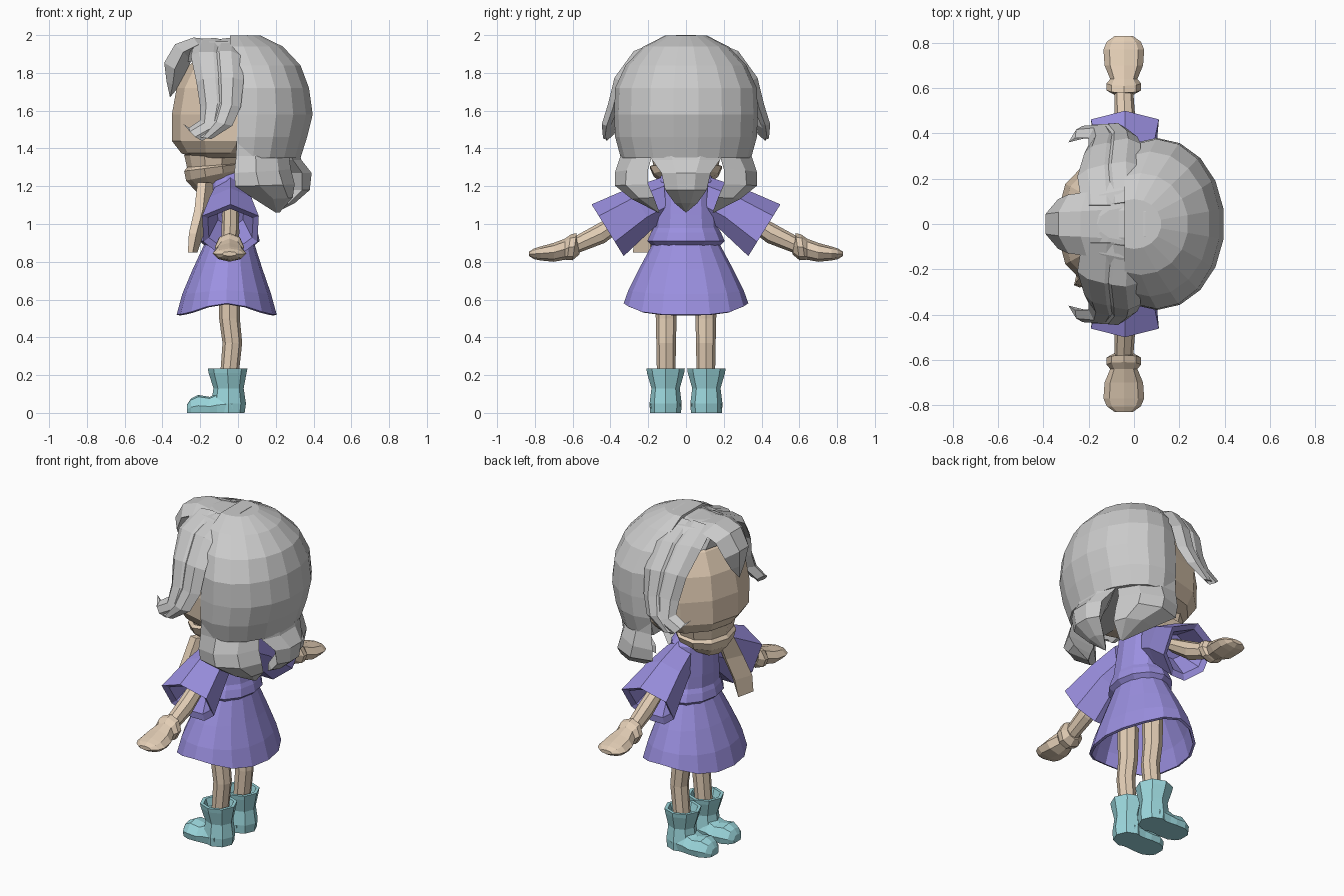
import bpy
import bmesh
from math import sin, cos, pi, radians
from mathutils import Vector


def material(name, rgb):
    m = bpy.data.materials.new(name)
    m.diffuse_color = (*rgb, 1)
    return m


SKIN = material("tan", (0.76, 0.61, 0.46))
CLOTH = material("violet", (0.33, 0.28, 0.75))
BOOT = material("teal", (0.33, 0.68, 0.72))


def loft(name, rings, mat=None, caps=(True, True), mirror=False, thick=0):
    """Skin a list of equally sized rings with flat quads."""
    n = len(rings[0])
    verts = [tuple(p) for r in rings for p in r]
    faces = [(k * n + i, k * n + (i + 1) % n, (k + 1) * n + (i + 1) % n, (k + 1) * n + i)
             for k in range(len(rings) - 1) for i in range(n)]
    if caps[0]:
        faces.append(tuple(reversed(range(n))))
    if caps[1]:
        faces.append(tuple(range(len(verts) - n, len(verts))))
    me = bpy.data.meshes.new(name)
    me.from_pydata(verts, [], faces)
    bm = bmesh.new()
    bm.from_mesh(me)
    bmesh.ops.remove_doubles(bm, verts=bm.verts, dist=0.0005)
    bmesh.ops.recalc_face_normals(bm, faces=bm.faces)
    bm.to_mesh(me)
    bm.free()
    ob = bpy.data.objects.new(name, me)
    bpy.context.collection.objects.link(ob)
    if mat:
        me.materials.append(mat)
    if thick:
        s = ob.modifiers.new("thickness", 'SOLIDIFY')
        s.thickness = thick
    if mirror:
        s = ob.modifiers.new("mirror", 'MIRROR')
        s.use_axis = (False, True, False)
        s.use_mirror_merge = False
    return ob


def oval(z, cx, rx, ry, n=12, cy=0, lift=0, tilt=0):
    """Horizontal ring; lift raises its sides, tilt raises its back."""
    pts = []
    for i in range(n):
        c, s = cos(2 * pi * i / n), sin(2 * pi * i / n)
        pts.append((cx + rx * c, cy + ry * s, z + lift * s ** 4 + tilt * c))
    return pts


def across(y, z, x, rx, rz, n=8, tilt=0):
    """Upright ring facing along y, leaning by tilt."""
    return [(x + rx * cos(2 * pi * i / n), y + tilt * rz * sin(2 * pi * i / n),
             z + rz * sin(2 * pi * i / n)) for i in range(n)]


def lock(name, stations, mirror=False, inner=.8):
    """Hair lock: each station is left edge, right edge and bulge."""
    rings = []
    for a, b, t in stations:
        a, b = Vector(a), Vector(b)
        mid = (a + b) / 2
        out = mid - Vector((0.03, 0, 1.6))
        out.z = max(out.z, 0)
        out.normalize()
        rings.append([a, a.lerp(b, .3) + out * t, a.lerp(b, .7) + out * t, b, mid - out * t * inner])
    return loft(name, rings, None, mirror=mirror)


def centre_lock(name, rows, inner):
    return lock(name, [((x, -w, z), (x, w, z), t) for x, w, z, t in rows], inner=inner)


# Head
loft("head", [oval(z, c, rx, ry) for z, c, rx, ry in (
    (1.35, -.08, .16, .20), (1.375, -.04, .26, .29), (1.44, 0, .35, .345), (1.58, 0, .35, .355),
    (1.72, 0, .325, .33), (1.84, 0, .26, .27), (1.90, 0, .18, .20))], SKIN)

# Hair: front cap and large back shell
loft("hair_cap", [oval(z, c, rx, ry) for z, c, rx, ry in (
    (1.86, 0, .27, .29), (1.92, -.03, .25, .23), (1.965, -.05, .2, .15), (1.98, -.06, .1, .07))])
shell = []
for z, cx, back, half in ((1.35, .08, .335, .345), (1.46, .09, .37, .375), (1.58, .10, .40, .38),
                          (1.72, .10, .38, .375), (1.84, .07, .335, .32), (1.94, .03, .24, .225),
                          (1.998, .0, .12, .11)):
    shell.append([(cx + (back - cx) * cos(radians(a)), half * sin(radians(a)), z)
                  for a in range(-110, 111, 20)])
loft("hair_back", shell)

# Hair: fringe and face-framing strands
centre_lock("fringe", ((.05, .13, 1.97, .03), (-.10, .16, 1.945, .03), (-.21, .14, 1.95, .045),
                       (-.29, .13, 1.91, .06), (-.335, .11, 1.82, .065), (-.345, .06, 1.74, .035),
                       (-.36, 0, 1.67, 0)), 1.0)
lock("front_strand", [
    ((-.23, .08, 1.96), (-.06, .08, 1.97), .02), ((-.25, .21, 1.89), (-.06, .26, 1.89), .03),
    ((-.22, .31, 1.75), (-.06, .345, 1.77), .03), ((-.20, .35, 1.62), (-.05, .38, 1.64), .035),
    ((-.20, .38, 1.55), (-.08, .42, 1.50), .035), ((-.26, .38, 1.51), (-.19, .42, 1.44), .03),
    ((-.29, .36, 1.53), (-.29, .36, 1.53), 0)], True)
lock("rear_strand", [
    ((-.12, .08, 1.96), (.02, .10, 1.97), .02), ((-.14, .24, 1.89), (.02, .26, 1.89), .035),
    ((-.13, .33, 1.76), (.03, .355, 1.76), .035), ((-.12, .37, 1.64), (.015, .385, 1.62), .035),
    ((-.14, .41, 1.55), (-.03, .42, 1.52), .03), ((-.20, .43, 1.46), (-.14, .43, 1.45), .01)], True)

# Hair: lower locks
lock("side_lock", [
    ((-.005, .345, 1.55), (.22, .24, 1.45), .04), ((-.01, .345, 1.36), (.27, .18, 1.36), .055),
    ((-.02, .35, 1.27), (.28, .20, 1.29), .075), ((-.015, .34, 1.20), (.30, .20, 1.21), .085),
    ((.09, .27, 1.13), (.29, .17, 1.14), .06), ((.20, .15, 1.06), (.22, .14, 1.06), 0)], True)
centre_lock("nape_lock", ((.27, .22, 1.42, .045), (.29, .18, 1.34, .045), (.34, .13, 1.27, .05),
                          (.34, .11, 1.18, .04), (.27, .06, 1.11, .03), (.20, 0, 1.06, 0)), 2.2)

# Neck and wrapped scarf
loft("neck", [oval(1.2, -.05, .06, .07, 8), oval(1.4, -.05, .06, .07, 8)], SKIN)
loft("scarf", [oval(z, c, rx, ry, 10, tilt=t) for z, c, rx, ry, t in (
    (1.215, -.11, .11, .11, .045), (1.26, -.125, .15, .18, .03), (1.30, -.13, .155, .20, .02),
    (1.31, -.13, .14, .18, .01), (1.365, -.13, .155, .195, 0), (1.35, -.12, .10, .13, 0))], SKIN)
loft("scarf_tail", [[(x - d, y - w, z), (x, y - w - .01, z), (x + d, y + w - .03, z), (x, y + w, z)]
                    for x, y, z, d, w in ((-.17, -.11, 1.22, .045, .04), (-.185, -.17, 1.08, .045, .05),
                                          (-.22, -.21, .95, .04, .055), (-.24, -.215, .85, .025, .055))], SKIN)

# Dress: bodice with bloused waist, then open skirt
loft("bodice", [oval(z, c, rx, ry, 12) for z, c, rx, ry in (
    (1.28, -.06, .08, .11), (1.23, -.06, .12, .15), (1.05, -.05, .135, .165), (.98, -.045, .14, .17),
    (.955, -.045, .15, .185), (.91, -.045, .16, .205), (.885, -.045, .13, .18))], CLOTH)
loft("skirt", [oval(z, c, rx, ry, 16, lift=l) for z, c, rx, ry, l in (
    (.90, -.045, .13, .175, 0), (.76, -.055, .185, .25, 0), (.63, -.06, .235, .305, .02),
    (.52, -.06, .265, .33, .06))], CLOTH, (True, False), thick=.015)

# Bell sleeves
SHAPE = ((0, 1), (1, .55), (.95, -.45), (.3, -1), (-.3, -1), (-.95, -.45), (-1, .55))


def cuff(y, z, rx, ry, rz):
    return [(-.04 + rx * u, y + ry * v, z + rz * v) for u, v in SHAPE]


loft("sleeve", [cuff(.11, 1.14, .08, .01, .11), cuff(.235, 1.085, .11, .065, .105),
                cuff(.415, .967, .15, .085, .137), cuff(.40, .975, .12, .067, .105),
                cuff(.29, 1.05, .07, .03, .06)], CLOTH, mirror=True)

# Arms and mittened hands
loft("arm", [across(.28, 1.06, -.04, .045, .045), across(.45, .95, -.04, .047, .05, tilt=.4),
             across(.58, .89, -.045, .042, .042, tilt=.3)], SKIN, mirror=True)
loft("hand", [across(y, z, -.045, rx, rz, tilt=t) for y, z, rx, rz, t in (
    (.572, .885, .045, .045, .2), (.59, .88, .077, .072, -.15), (.62, .877, .077, .068, -.15),
    (.64, .867, .06, .056, 0), (.70, .85, .085, .05, 0), (.77, .844, .09, .037, 0),
    (.805, .842, .075, .028, 0), (.83, .842, .04, .012, 0))], SKIN, mirror=True)

# Legs
loft("leg", [oval(z, c, r, r, 8, .105) for z, c, r in (
    (.15, -.05, .048), (.37, -.03, .052), (.50, -.045, .055), (.70, -.045, .06))], SKIN, mirror=True)

# Boots: flared hollow shaft and rounded foot
loft("boot_shaft", [oval(z, c, rx, ry, 8, .108) for z, c, rx, ry in (
    (0, -.05, .085, .082), (.05, -.05, .092, .085), (.13, -.05, .08, .075), (.21, -.055, .10, .098),
    (.235, -.055, .105, .102), (.235, -.055, .085, .083), (.19, -.055, .07, .068))], BOOT, mirror=True)
loft("boot_foot", [[(x, .108 + w * u, h * v) for u, v in (
    (-.9, 0), (.9, 0), (1, .4), (.6, .9), (0, 1), (-.6, .9), (-1, .4))] for x, w, h in (
        (-.03, .08, .12), (-.11, .08, .105), (-.15, .085, .085), (-.21, .085, .095),
        (-.25, .065, .075), (-.27, .035, .045))], BOOT, mirror=True)
